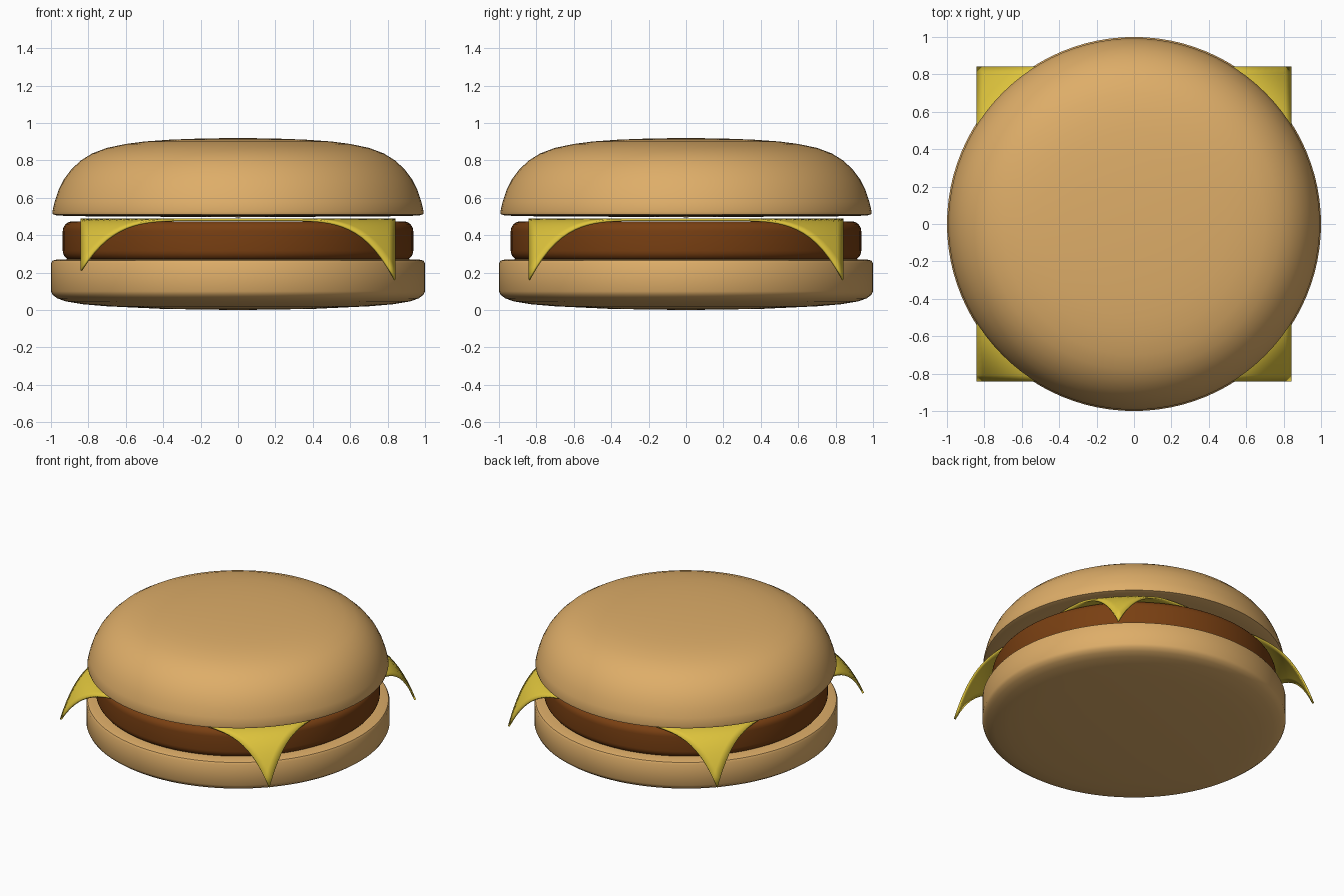
import bpy, bmesh, math

if "Cube" in bpy.data.objects:
    bpy.data.objects.remove(bpy.data.objects["Cube"])


def material(name, rgb):
    m = bpy.data.materials.new(name)
    m.diffuse_color = (*rgb, 1)
    m.use_nodes = True
    m.node_tree.nodes["Principled BSDF"].inputs["Base Color"].default_value = m.diffuse_color
    return m


def finish(obj, mat, angle=40):
    obj.data.materials.append(mat)
    bpy.ops.object.select_all(action='DESELECT')
    obj.select_set(True)
    bpy.context.view_layer.objects.active = obj
    bpy.ops.object.shade_smooth_by_angle(angle=math.radians(angle))


def lathe(name, profile, mat, n=96):
    """Revolve (radius, z) points, listed from the top axis to the bottom axis."""
    bm = bmesh.new()
    vs = [bm.verts.new((r, 0, z)) for r, z in profile]
    es = [bm.edges.new(p) for p in zip(vs, vs[1:])]
    bmesh.ops.spin(bm, geom=vs + es, cent=(0, 0, 0), axis=(0, 0, 1),
                   angle=math.tau, steps=n, use_duplicate=False)
    bmesh.ops.remove_doubles(bm, verts=bm.verts, dist=1e-4)
    bmesh.ops.recalc_face_normals(bm, faces=bm.faces)
    me = bpy.data.meshes.new(name)
    bm.to_mesh(me)
    bm.free()
    obj = bpy.data.objects.new(name, me)
    bpy.context.collection.objects.link(obj)
    finish(obj, mat)


bread = material("bread", (0.73, 0.42, 0.14))
meat = material("meat", (0.19, 0.05, 0.006))
yellow = material("cheese", (0.73, 0.55, 0.045))

# Domed top bun
lathe("top_bun", [(0, .92), (.2, .917), (.36, .911), (.5, .901), (.6, .888),
                  (.7, .867), (.78, .837), (.84, .8), (.89, .753), (.93, .7),
                  (.96, .64), (.98, .58), (.993, .525), (.99, .512),
                  (.97, .506), (.9, .502), (0, .496)], bread)

# Bottom bun with a softly rounded underside
lathe("bottom_bun", [(0, .272), (.9, .272), (.97, .27), (.992, .264), (1, .25),
                     (1, .1), (.99, .08), (.965, .062), (.92, .046),
                     (.83, .031), (.7, .02), (.4, .006), (0, 0)], bread)

# Patty with rounded rims
rim = [(.885 + .052 * math.sin(a), .422 + .052 * math.cos(a))
       for a in [i * math.pi / 12 for i in range(7)]]
rim += [(.885 + .052 * math.cos(a), .317 - .052 * math.sin(a))
        for a in [i * math.pi / 12 for i in range(7)]]
lathe("patty", [(0, .474)] + rim + [(0, .265)], meat)

# Square cheese slice, drooping beyond the patty at its corners
bpy.ops.mesh.primitive_grid_add(x_subdivisions=48, y_subdivisions=48, size=1.686)
cheese = bpy.context.object
cheese.name = "cheese_slice"
for v in cheese.data.vertices:
    r = math.hypot(v.co.x, v.co.y)
    drop = .275 if v.co.x < 0 and v.co.y < 0 else .325
    v.co.z = .489 - drop * (max(0, r - .87) / .322) ** 2.7
solid = cheese.modifiers.new("thickness", 'SOLIDIFY')
solid.thickness = .013
solid.offset = -1
finish(cheese, yellow)
